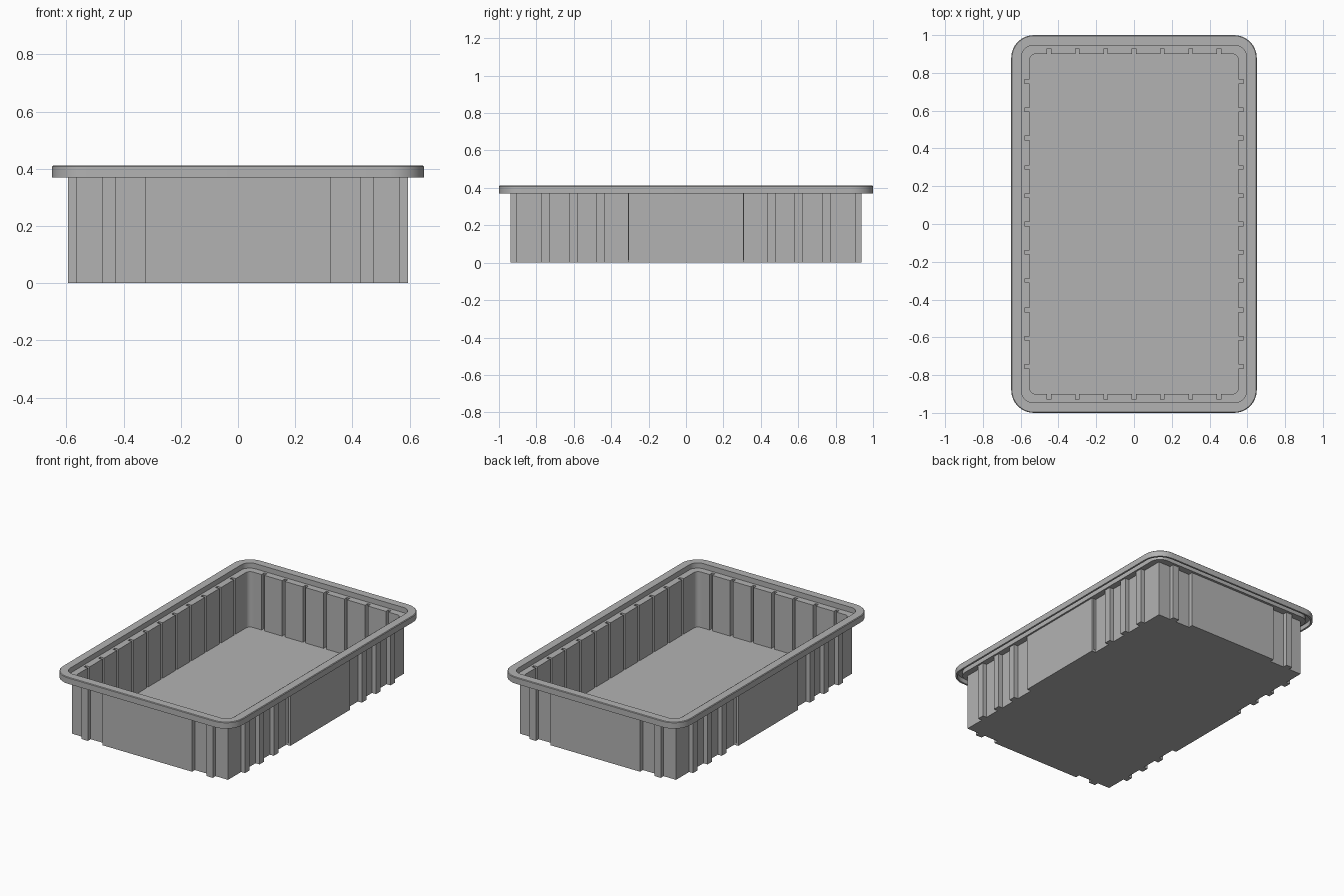
import bpy, bmesh, math

cube = bpy.data.objects.get("Cube")
if cube:
    bpy.data.objects.remove(cube, do_unlink=True)

LEDGE, UNDER, TOP, FLOOR = 0.378, 0.372, 0.412, 0.015


def outline(hx, hy, r, end_feats=(), side_feats=(), depth=0.0):
    """Counter-clockwise rectangle with rounded corners and outward bumps."""
    pts = []
    for k in range(4):
        d, s = (hx, hy) if k % 2 == 0 else (hy, hx)
        local = []
        for c, w in sorted(side_feats if k % 2 == 0 else end_feats):
            local += [(d, c - w), (d + depth, c - w), (d + depth, c + w), (d, c + w)]
        steps = 8 if r else 0
        for i in range(steps + 1):
            a = math.pi / 2 * i / max(steps, 1)
            local.append((d - r + r * math.cos(a), s - r + r * math.sin(a)))
        c, n = round(math.cos(k * math.pi / 2)), round(math.sin(k * math.pi / 2))
        pts += [(c * u - n * v, n * u + c * v) for u, v in local]
    return pts


def mirrored(centres, w):
    return [(sign * c, w) for c in centres for sign in (-1, 1)]


bm = bmesh.new()


def ring(points, z):
    return [bm.verts.new((x, y, z)) for x, y in points]


def bridge(a, b):
    for i in range(len(a)):
        j = (i + 1) % len(a)
        bm.faces.new((a[i], a[j], b[j], b[i]))


def annulus(a, b):
    """Flat fill between two loops of different shape."""
    edges = []
    for loop in (a, b):
        for i, v in enumerate(loop):
            w = loop[(i + 1) % len(loop)]
            edges.append(bm.edges.get((v, w)) or bm.edges.new((v, w)))
    bmesh.ops.triangle_fill(bm, use_beauty=True, use_dissolve=False, edges=edges)


# Cavity with divider slots
slots_end = [(0, 0.01)] + mirrored((0.15, 0.30, 0.45), 0.01)
slots_side = [(0, 0.01)] + mirrored((0.15, 0.30, 0.455, 0.605, 0.755), 0.01)
cavity = outline(0.552, 0.9, 0.03, slots_end, slots_side, 0.028)
floor = ring(cavity, FLOOR)
cavity_top = ring(cavity, LEDGE)
bm.faces.new(floor)
bridge(floor, cavity_top)

# Outer walls with ribs and a wide raised panel on each side
ribs_end = [(0, 0.325)] + mirrored((0.452,), 0.023)
ribs_side = [(0, 0.308)] + mirrored((0.455, 0.602, 0.752), 0.023)
shell = outline(0.565, 0.91, 0, ribs_end, ribs_side, 0.029)
base = ring(shell, 0)
shell_top = ring(shell, UNDER)
bm.faces.new(base)
bridge(base, shell_top)

# Rolled rim: inner step, flat top, outer skirt and hollow underside
profile = [(0.055, LEDGE, 0.06), (0.055, TOP, 0.06), (0.004, TOP, 0.116),
           (0, TOP - 0.004, 0.12), (0, 0.37, 0.12), (0.012, 0.37, 0.108),
           (0.012, 0.4, 0.108), (0.045, 0.4, 0.07), (0.045, UNDER, 0.07)]
rim = [ring(outline(0.65 - inset, 1 - inset, r), z) for inset, z, r in profile]
for a, b in zip(rim, rim[1:]):
    bridge(a, b)

# Ledge above the walls and flange below it
annulus(cavity_top, rim[0])
annulus(shell_top, rim[-1])
bmesh.ops.recalc_face_normals(bm, faces=bm.faces)

mesh = bpy.data.meshes.new("storage_bin")
bm.to_mesh(mesh)
bm.free()
storage_bin = bpy.data.objects.new("storage_bin", mesh)
bpy.context.collection.objects.link(storage_bin)

# Plain grey plastic
grey = bpy.data.materials.new("grey_plastic")
grey.use_nodes = True
colour = (0.45, 0.45, 0.45, 1)
grey.diffuse_color = colour
grey.node_tree.nodes["Principled BSDF"].inputs["Base Color"].default_value = colour
mesh.materials.append(grey)

bpy.ops.object.select_all(action="DESELECT")
storage_bin.select_set(True)
bpy.context.view_layer.objects.active = storage_bin
bpy.ops.object.shade_smooth_by_angle(angle=math.radians(30))
